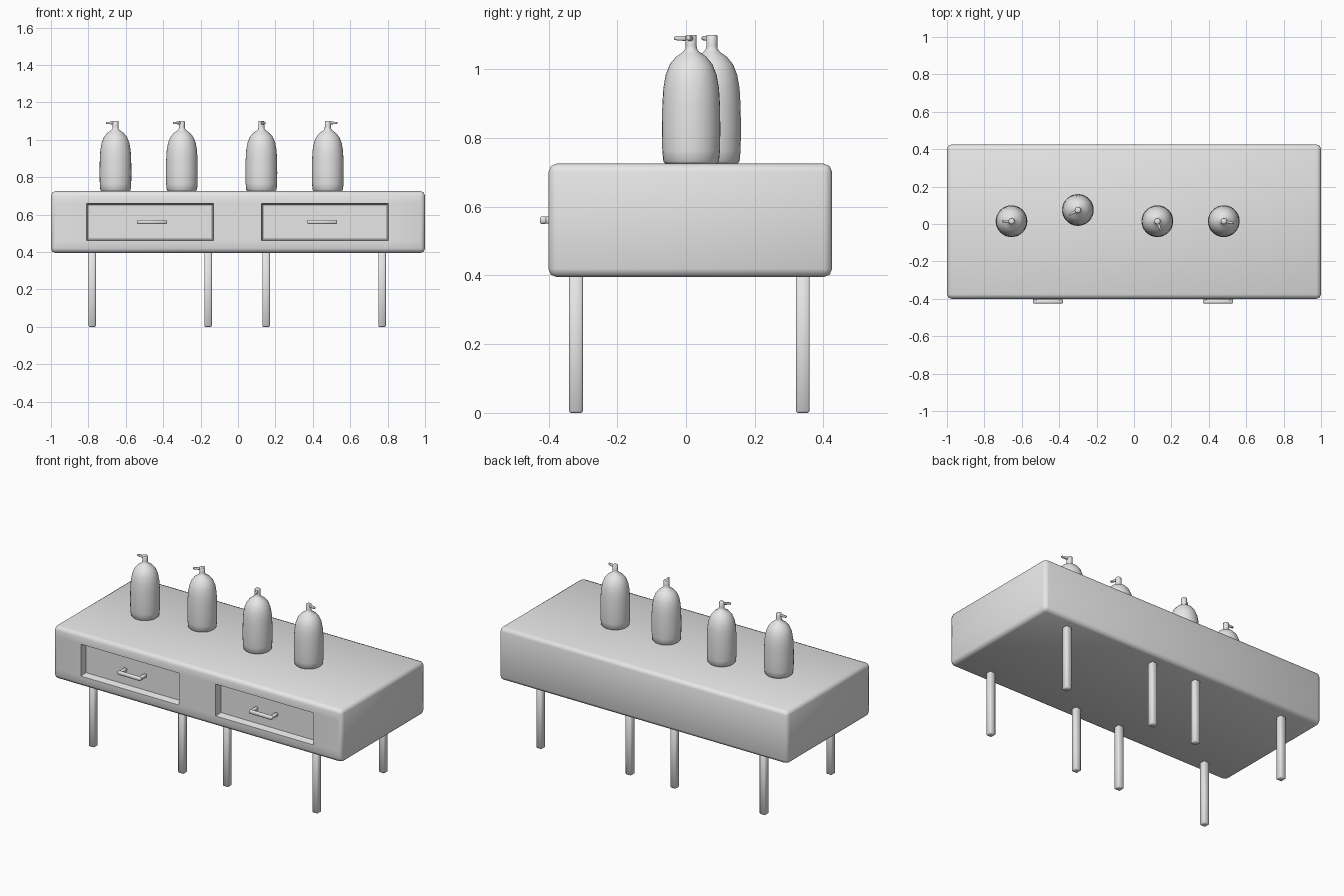
import bpy, bmesh, math
from mathutils import Vector, Matrix

if "Cube" in bpy.data.objects:
    bpy.data.objects.remove(bpy.data.objects["Cube"], do_unlink=True)

grey = bpy.data.materials.new("plain_grey")
grey.use_nodes = True
GREY = (0.8, 0.8, 0.8, 1)
grey.diffuse_color = GREY
grey.node_tree.nodes["Principled BSDF"].inputs["Base Color"].default_value = GREY


def finish(bm, name, angle=180):
    """Turn a bmesh into a smooth shaded grey object."""
    bmesh.ops.recalc_face_normals(bm, faces=bm.faces)
    mesh = bpy.data.meshes.new(name)
    bm.to_mesh(mesh)
    bm.free()
    mesh.materials.append(grey)
    obj = bpy.data.objects.new(name, mesh)
    bpy.context.collection.objects.link(obj)
    bpy.ops.object.select_all(action="DESELECT")
    obj.select_set(True)
    bpy.context.view_layer.objects.active = obj
    bpy.ops.object.shade_smooth_by_angle(angle=math.radians(angle))
    return obj


def add_box(bm, low, high, bevel=0.0, segments=1):
    low, high = Vector(low), Vector(high)
    size = high - low
    matrix = Matrix.Translation((low + high) / 2) @ Matrix.Diagonal((*size, 1))
    verts = bmesh.ops.create_cube(bm, size=1, matrix=matrix)["verts"]
    if bevel:
        edges = list({e for v in verts for e in v.link_edges})
        bmesh.ops.bevel(bm, geom=edges, offset=bevel, segments=segments,
                        profile=0.5, affect="EDGES")


# Table body, rounded at the edges
FRONT, BACK = -0.40, 0.425
bm = bmesh.new()
add_box(bm, (-1, FRONT, 0.395), (1, BACK, 0.725), 0.024, 2)
# Cut the front face along the drawer openings
DRAWERS = ((-0.81, -0.13), (0.125, 0.805))
cuts = [((x, 0, 0), (1, 0, 0)) for pair in DRAWERS for x in pair]
cuts += [((0, 0, z), (0, 0, 1)) for z in (0.46, 0.66)]
for point, normal in cuts:
    front = [f for f in bm.faces if f.normal.y < -0.99]
    edges = {e for f in front for e in f.edges}
    bmesh.ops.bisect_plane(bm, geom=front + list(edges), plane_co=point, plane_no=normal)
    bm.normal_update()
# Push each opening in, with slightly sloping sides
for left, right in DRAWERS:
    panel = [f for f in bm.faces if f.normal.y < -0.99
             and left < f.calc_center_median().x < right
             and 0.46 < f.calc_center_median().z < 0.66]
    bmesh.ops.inset_region(bm, faces=panel, thickness=0.012, depth=-0.04)
    bm.normal_update()
finish(bm, "table_body", 50)

# Drawer handles: a bar on two posts
for side, x in (("right", -0.46), ("left", 0.45)):
    bm = bmesh.new()
    add_box(bm, (x - 0.08, -0.425, 0.55), (x + 0.08, -0.405, 0.572), 0.004)
    for end in (-1, 1):
        mid = x + end * 0.069
        add_box(bm, (mid - 0.01, -0.41, 0.551), (mid + 0.01, -0.355, 0.571), 0.003)
    finish(bm, side + "_drawer_handle", 50)

# Eight slim legs
for row, y in (("front", -0.32), ("back", 0.34)):
    for i, x in enumerate((-0.78, -0.16, 0.15, 0.77)):
        bm = bmesh.new()
        add_box(bm, (x - 0.02, y - 0.02, 0), (x + 0.02, y + 0.02, 0.41), 0.005)
        finish(bm, f"{row}_leg_{i + 1}")

# Pump bottles: a turned profile of (radius, height) with a spout
PROFILE = [(0, 0), (0.074, 0), (0.081, 0.008), (0.084, 0.04), (0.085, 0.1),
           (0.084, 0.17), (0.081, 0.22), (0.074, 0.26), (0.062, 0.29),
           (0.044, 0.312), (0.024, 0.326), (0.017, 0.335), (0.016, 0.345),
           (0.016, 0.374), (0.014, 0.376), (0, 0.376)]


def bottle(name, x, y, aim):
    bm = bmesh.new()
    ring = [bm.verts.new((r, 0, z)) for r, z in PROFILE]
    edges = [bm.edges.new(pair) for pair in zip(ring, ring[1:])]
    bmesh.ops.spin(bm, geom=ring + edges, cent=(0, 0, 0), axis=(0, 0, 1),
                   angle=math.tau, steps=32, use_merge=True)
    bmesh.ops.remove_doubles(bm, verts=bm.verts, dist=0.0005)
    # Spout tapering to its tip
    spout = bmesh.new()
    add_box(spout, (0, -0.008, 0.357), (0.052, 0.008, 0.373), 0.003)
    for v in spout.verts:
        if v.co.x > 0.04:
            v.co.y *= 0.7
            v.co.z = 0.366 + (v.co.z - 0.365) * 0.7
    place = (Matrix.Translation((x, y, 0.724))
             @ Matrix.Rotation(math.radians(aim), 4, "Z"))
    for part, label in ((bm, name), (spout, name + "_spout")):
        part.transform(place)
        finish(part, label, 60)


for i, (x, y, aim) in enumerate(((-0.655, 0.015, 180), (-0.30, 0.075, 210),
                                 (0.125, 0.015, -70), (0.48, 0.015, -10))):
    bottle(f"bottle_{i + 1}", x, y, aim)
